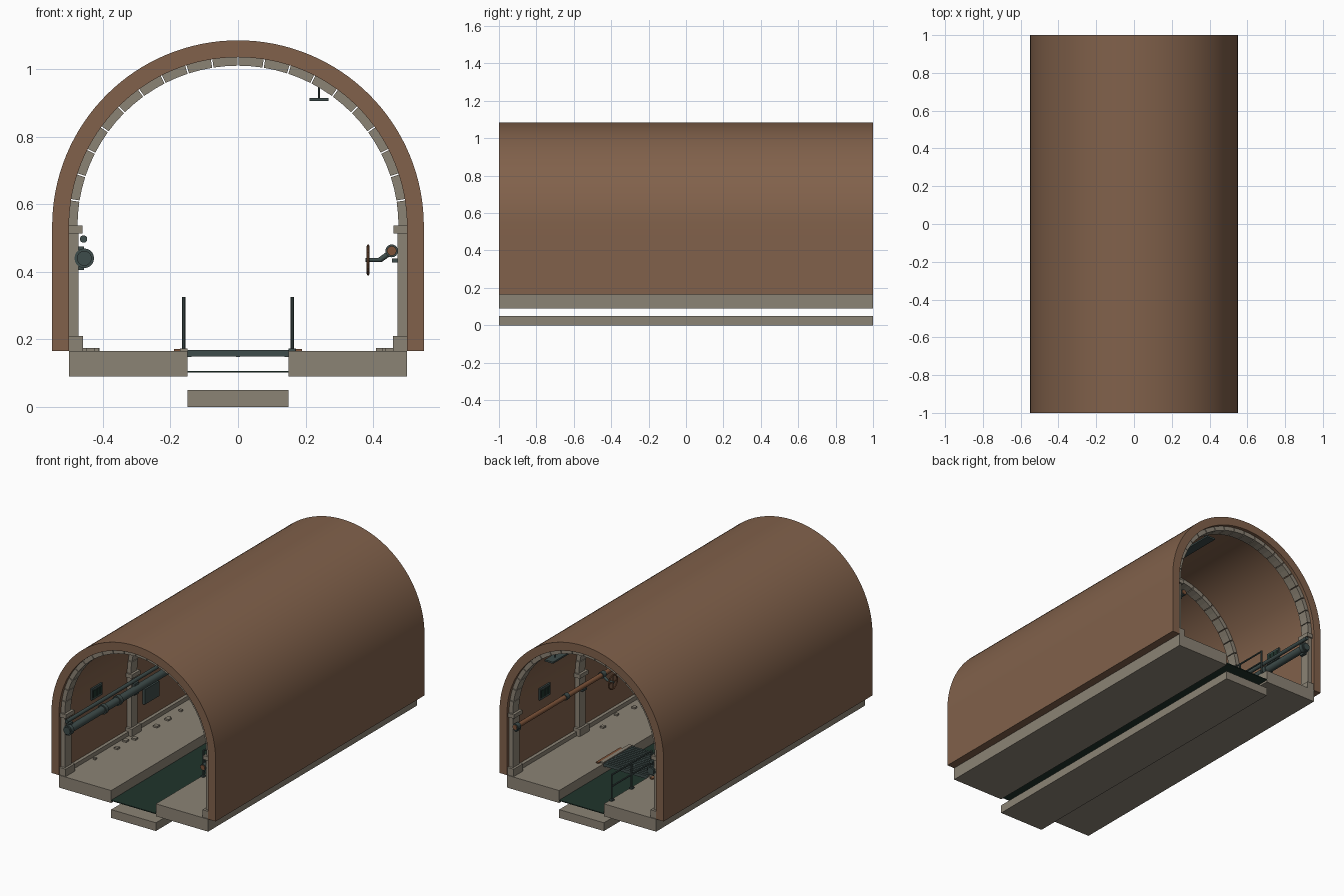
import bpy, bmesh, math, random
from mathutils import Vector, Matrix

random.seed(4)
cube = bpy.data.objects.get("Cube")
if cube:
    bpy.data.objects.remove(cube, do_unlink=True)


def material(name, rgb):
    m = bpy.data.materials.new(name)
    m.use_nodes = True
    m.diffuse_color = (*rgb, 1)
    m.node_tree.nodes["Principled BSDF"].inputs["Base Color"].default_value = (*rgb, 1)
    return m


BRICK = material("brown brick", (0.22, 0.12, 0.07))
STONE = material("grey stone", (0.26, 0.228, 0.178))
METAL = material("dark metal", (0.048, 0.072, 0.069))
WATER = material("dark green water", (0.014, 0.034, 0.025))
RUST = material("rust", (0.2, 0.085, 0.04))

SPRING = 0.535   # height where the arch starts
FLOOR = 0.165
RIBS = [-0.95, -0.317, 0.317, 0.95]


def finish(bm, name, mat, smooth=False):
    bmesh.ops.recalc_face_normals(bm, faces=bm.faces[:])
    mesh = bpy.data.meshes.new(name)
    bm.to_mesh(mesh)
    bm.free()
    mesh.materials.append(mat)
    ob = bpy.data.objects.new(name, mesh)
    bpy.context.collection.objects.link(ob)
    if smooth:
        bpy.ops.object.select_all(action='DESELECT')
        ob.select_set(True)
        bpy.context.view_layer.objects.active = ob
        bpy.ops.object.shade_smooth_by_angle(angle=math.radians(35))
    return ob


def add_box(bm, x, y, z):
    """Box from three (low, high) ranges."""
    lo, hi = Vector((x[0], y[0], z[0])), Vector((x[1], y[1], z[1]))
    size = Matrix.Diagonal((*(hi - lo), 1))
    bmesh.ops.create_cube(bm, size=1, matrix=Matrix.Translation((lo + hi) / 2) @ size)


def boxes(name, mat, ranges):
    bm = bmesh.new()
    for r in ranges:
        add_box(bm, *r)
    return finish(bm, name, mat)


def add_rod(bm, a, b, r, sides=16):
    a, b = Vector(a), Vector(b)
    turn = (b - a).to_track_quat('Z', 'Y').to_matrix().to_4x4()
    bmesh.ops.create_cone(bm, cap_ends=True, segments=sides, radius1=r, radius2=r,
                          depth=(b - a).length, matrix=Matrix.Translation((a + b) / 2) @ turn)


def rods(name, mat, parts, sides=16):
    bm = bmesh.new()
    for a, b, r in parts:
        add_rod(bm, a, b, r, sides)
    return finish(bm, name, mat, True)


def add_prism(bm, outline, y0, y1):
    """Extrude an (x, z) outline along y."""
    face = bm.faces.new([bm.verts.new((x, y0, z)) for x, z in outline])
    new = bmesh.ops.extrude_face_region(bm, geom=[face])["geom"]
    moved = [v for v in new if isinstance(v, bmesh.types.BMVert)]
    bmesh.ops.translate(bm, verts=moved, vec=(0, y1 - y0, 0))


def arc(r, a0, a1, n):
    angles = [math.radians(a0 + (a1 - a0) * i / n) for i in range(n + 1)]
    return [(r * math.cos(a), SPRING + r * math.sin(a)) for a in angles]


def mirrored(s, a, b):
    return tuple(sorted((s * a, s * b)))


# Vaulted shell
bm = bmesh.new()
outline = ([(0.55, FLOOR)] + arc(0.55, 0, 180, 64) + [(-0.55, FLOOR), (-0.5, FLOOR)]
           + arc(0.5, 180, 0, 64) + [(0.5, FLOOR)])
add_prism(bm, outline, -1, 1)
finish(bm, "vault_shell", BRICK, True)

# Walkways, channel bed and water
for side, s in (("left", 1), ("right", -1)):
    boxes(side + "_walkway", STONE, [(mirrored(s, 0.15, 0.5), (-1, 1), (0.09, FLOOR))])
    boxes(side + "_wall_curb", STONE, [(mirrored(s, 0.48, 0.5), (-0.98, 0.98), (FLOOR, 0.19))])
boxes("channel_bed", STONE, [((-0.15, 0.15), (-1, 1), (0, 0.05))])
boxes("water", WATER, [((-0.15, 0.15), (-1, 1), (0.102, 0.107))])

# Ribs of separate arch stones on pillars
for i, y in enumerate(RIBS):
    bm = bmesh.new()
    for k in range(20):
        a0, a1 = k * 9 + 0.25, k * 9 + 8.75
        add_prism(bm, arc(0.503, a0, a1, 2) + arc(0.475, a1, a0, 2), y - 0.03, y + 0.03)
    finish(bm, f"arch_rib_{i + 1}", STONE)
    parts = []
    for s in (1, -1):
        parts += [(mirrored(s, 0.472, 0.502), (y - 0.03, y + 0.03), (0.21, 0.515)),
                  (mirrored(s, 0.46, 0.502), (y - 0.04, y + 0.04), (0.513, 0.537)),
                  (mirrored(s, 0.458, 0.502), (y - 0.045, y + 0.045), (FLOOR, 0.21))]
    boxes(f"pillars_{i + 1}", STONE, parts)

# Large and small pipes on the -x wall, with flanges and brackets
X, Z = -0.455, 0.44
rods("large_pipe", METAL, [((X, -0.99, Z), (X, 0.99, Z), 0.022)]
     + [((X, y - 0.012, Z), (X, y + 0.012, Z), 0.029)
        for y in (-0.97, -0.64, -0.5, 0, 0.5, 0.64, 0.97)], 20)
rods("small_pipe", METAL, [((-0.457, -0.99, 0.497), (-0.457, 0.99, 0.497), 0.011)])
boxes("large_pipe_brackets", METAL,
      [((-0.5, -0.455), (y - 0.02, y + 0.02), (0.405, 0.475)) for y in RIBS])

# Rusty pipe on the +x wall
rods("rusty_pipe", RUST, [((0.455, -0.99, 0.462), (0.455, 0.99, 0.462), 0.014)])
rods("rusty_pipe_flanges", METAL, [((0.455, y - 0.015, 0.462), (0.455, y + 0.015, 0.462), 0.019)
                                  for y in (-0.97, -0.5, 0.15, 0.5, 0.97)])
boxes("rusty_pipe_brackets", METAL,
      [((0.455, 0.5), (y - 0.02, y + 0.02), (0.428, 0.44)) for y in RIBS])

# Valve wheel
VY, VZ = 0.15, 0.435
bm = bmesh.new()
steps = 24
ring = [(0.385, VY + 0.042 * math.cos(i * math.tau / steps),
         VZ + 0.042 * math.sin(i * math.tau / steps)) for i in range(steps)]
for i in range(steps):
    add_rod(bm, ring[i], ring[(i + 1) % steps], 0.004, 8)
for i in range(0, steps, 6):
    add_rod(bm, (0.385, VY, VZ), ring[i], 0.003, 8)
finish(bm, "valve_wheel", RUST, True)
rods("valve_stem", METAL, [((0.378, VY, VZ), (0.425, VY, VZ), 0.006),
                           ((0.42, VY, VZ), (0.455, VY, 0.46), 0.008)])

# Hanging lamp
boxes("lamp", METAL, [((0.212, 0.268), (0.7, 0.97), (0.905, 0.915))])
rods("lamp_hangers", METAL, [((0.24, y, 0.912), (0.24, y, 0.975), 0.003) for y in (0.76, 0.91)], 8)

# Grated footbridge over the channel
bars = [((-0.15, 0.15), (y, y + 0.014), (0.15, 0.168)) for y in (0.30 + 0.02 * i for i in range(14))]
bars += [((x - 0.006, x + 0.006), (0.3, 0.574), (0.148, 0.166)) for x in (-0.144, 0, 0.144)]
boxes("footbridge_grate", METAL, bars)
boxes("footbridge_edges", RUST,
      [(mirrored(s, 0.172, 0.19), (0.36, 0.59), (FLOOR, 0.172)) for s in (1, -1)])
boxes("footbridge_sills", STONE,
      [(mirrored(s, 0.15, 0.172), (0.3, 0.574), (FLOOR, 0.173)) for s in (1, -1)])

# Channel railings
for side, x, y0, y1 in (("left", 0.16, -0.56, -0.2), ("right", -0.16, 0.56, 0.94)):
    mid = (y0 + y1) / 2
    rods(side + "_railing", METAL,
         [((x, y, FLOOR), (x, y, 0.325), 0.005) for y in (y0, mid, y1)]
         + [((x, y0, z), (x, y1, z), 0.005) for z in (0.32, 0.25)], 8)
    boxes(side + "_railing_feet", METAL,
          [((x - 0.01, x + 0.01), (y - 0.012, y + 0.012), (FLOOR, 0.173)) for y in (y0, mid, y1)])

# Wall vents and a panel
for s, side in ((1, "left"), (-1, "right")):
    for end, y in (("front", -0.65), ("back", 0.65)):
        boxes(f"{side}_{end}_vent", METAL,
              [(mirrored(s, 0.488, 0.502), (y - 0.05, y + 0.05), (0.505, 0.575))])
        boxes(f"{side}_{end}_vent_slots", WATER,
              [(mirrored(s, 0.484, 0.489), (y + d - 0.01, y + d + 0.01), (0.518, 0.562))
               for d in (-0.03, 0, 0.03)])
boxes("wall_panel", METAL, [((-0.502, -0.485), (-0.2, -0.06), (0.29, 0.38))])

# Loose stones on the walkways
bm = bmesh.new()
for i in range(16):
    x = random.choice((-1, 1)) * random.uniform(0.42, 0.46)
    y, r = random.uniform(-0.9, 0.9), random.uniform(0.007, 0.014)
    add_box(bm, (x - r, x + r), (y - r, y + r), (FLOOR, FLOOR + 0.01))
finish(bm, "loose_stones", STONE)
